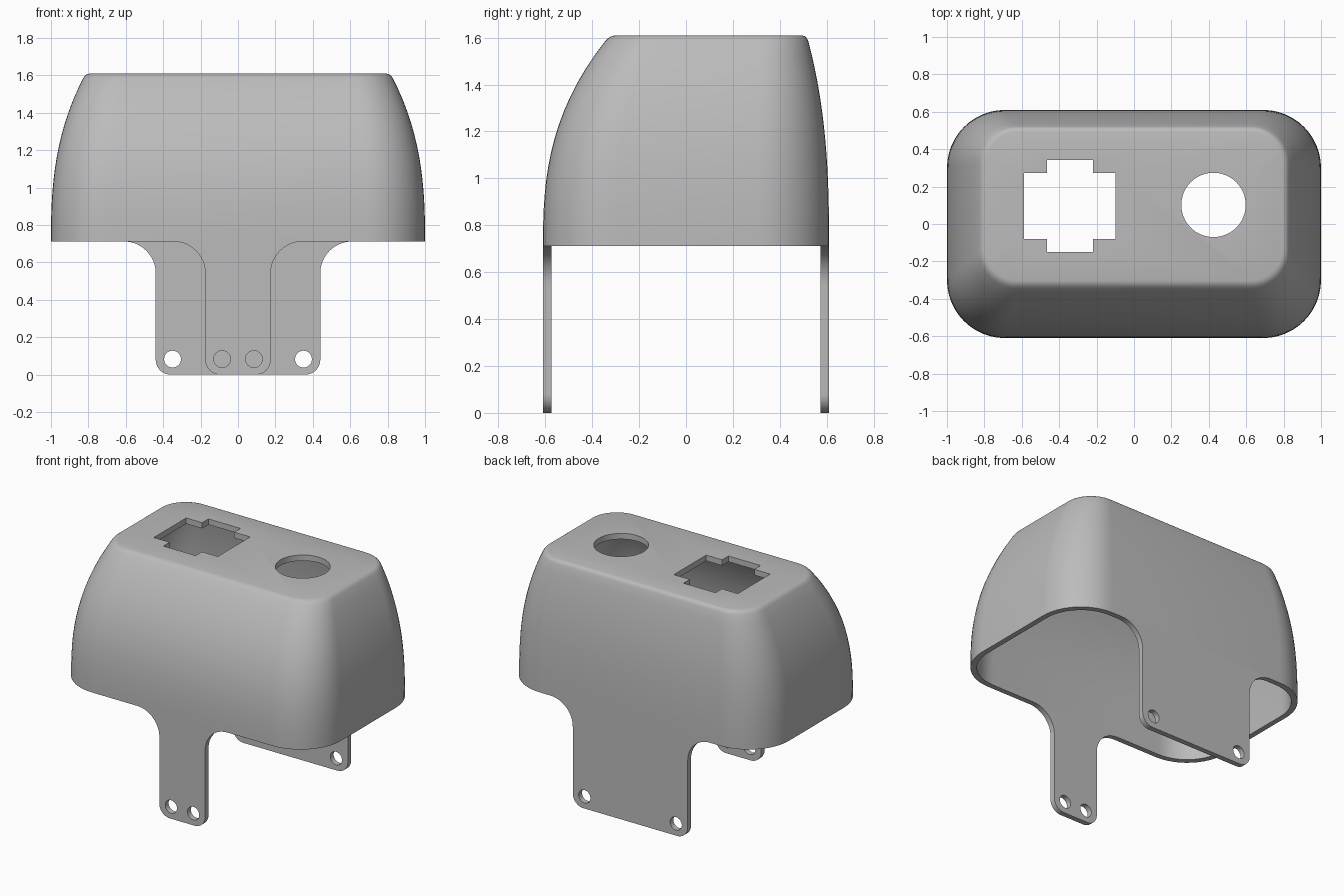
import bpy, bmesh, math

if "Cube" in bpy.data.objects:
    bpy.data.objects.remove(bpy.data.objects["Cube"])

RIM, TOP, WALL = 0.712, 1.61, 0.037


def arc(cx, cy, r, a0, a1, n=10):
    """Points along a circular arc, angles in degrees."""
    angles = [math.radians(a0 + (a1 - a0) * i / n) for i in range(n + 1)]
    return [(cx + r * math.cos(a), cy + r * math.sin(a)) for a in angles]


def section(z, inset):
    """Rounded rectangle of the cover at height z, pulled in by inset."""
    t = max(0, (z - RIM) / (TOP - RIM)) ** 2.6
    hx = 1.0 - 0.185 * t - inset
    front = -0.61 + 0.285 * t + inset
    back = 0.61 - 0.095 * t - inset
    r = 0.31 - 0.12 * t - inset * 0.8
    pts = []
    for cx, cy, a in ((hx - r, back - r, 0), (r - hx, back - r, 90),
                      (r - hx, front + r, 180), (hx - r, front + r, 270)):
        pts += arc(cx, cy, r, a, a + 90, 12)
    return [(x, y, z) for x, y in pts]


def finish(name, bm):
    bmesh.ops.recalc_face_normals(bm, faces=bm.faces)
    mesh = bpy.data.meshes.new(name)
    bm.to_mesh(mesh)
    bm.free()
    obj = bpy.data.objects.new(name, mesh)
    bpy.context.collection.objects.link(obj)
    return obj


def cut(target, outline, axis, lo, hi):
    """Remove a prism with the given outline, running along y or z."""
    bm = bmesh.new()
    place = (lambda u, v, d: (u, d, v)) if axis == "y" else (lambda u, v, d: (u, v, d))
    low = [bm.verts.new(place(u, v, lo)) for u, v in outline]
    high = [bm.verts.new(place(u, v, hi)) for u, v in outline]
    bm.faces.new(low)
    bm.faces.new(high)
    for i in range(len(low)):
        j = (i + 1) % len(low)
        bm.faces.new((low[i], low[j], high[j], high[i]))
    cutter = finish("cutter", bm)
    cutter.hide_render = True
    mod = target.modifiers.new("cut", "BOOLEAN")
    mod.operation = "DIFFERENCE"
    mod.solver = "EXACT"
    mod.object = cutter
    bpy.context.view_layer.objects.active = target
    bpy.ops.object.modifier_apply(modifier=mod.name)
    bpy.data.objects.remove(cutter)


# Hollow cover: outer wall up, softened top edge, inner wall back down
heights = [0, 0.75] + [0.75 + 0.835 * i / 14 for i in range(1, 15)]
outer = [section(z, 0) for z in heights]
outer += [section(z, e) for z, e in ((1.598, 0.003), (1.606, 0.009), (TOP, 0.022))]
inner = [section(z, WALL) for z in heights if z < 1.55] + [section(1.57, WALL)]
bm = bmesh.new()
rings = [[bm.verts.new(p) for p in ring] for ring in inner[::-1] + outer]
for a, b in zip(rings, rings[1:]):
    for i in range(len(a)):
        j = (i + 1) % len(a)
        bm.faces.new((a[i], a[j], b[j], b[i]))
bm.faces.new(rings[0])
bm.faces.new(rings[-1])
cover = finish("cover", bm)

# Mounting tabs: trim the lower wall to a narrow front and a wide back tab
for half, hole_x, lo, hi in ((0.175, 0.085, -1, 0.01), (0.44, 0.35, -0.01, 1)):
    side = [(1.2, RIM)]
    side += arc(half + 0.17, RIM - 0.17, 0.17, 90, 180, 14)
    side += arc(half - 0.08, 0.08, 0.08, 0, -90)
    side += [(half - 0.08, -0.1), (1.2, -0.1)]
    for s in (1, -1):
        cut(cover, [(s * x, z) for x, z in side], "y", lo, hi)
        # Screw hole
        cut(cover, arc(s * hole_x, 0.083, 0.045, 0, 360, 32)[:-1], "y", lo, hi)

# Round opening in the top
cut(cover, arc(0.425, 0.102, 0.172, 0, 360, 64)[:-1], "z", 1.3, 1.8)

# Cross-shaped opening in the top
cx, cy = -0.343, 0.096
a, b, c, d = 0.245, 0.177, 0.123, 0.246
cross = [(a, -b), (a, b), (c, b), (c, d), (-c, d), (-c, b),
         (-a, b), (-a, -b), (-c, -b), (-c, -d), (c, -d), (c, -b)]
cut(cover, [(cx + x, cy + y) for x, y in cross], "z", 1.3, 1.8)

# Plain grey finish
grey = bpy.data.materials.new("grey")
grey.use_nodes = True
colour = (0.5, 0.5, 0.5, 1)
grey.diffuse_color = colour
grey.node_tree.nodes["Principled BSDF"].inputs["Base Color"].default_value = colour
cover.data.materials.clear()
cover.data.materials.append(grey)
for poly in cover.data.polygons:
    poly.material_index = 0

bpy.ops.object.select_all(action="DESELECT")
cover.select_set(True)
bpy.context.view_layer.objects.active = cover
bpy.ops.object.shade_smooth_by_angle(angle=math.radians(32))
